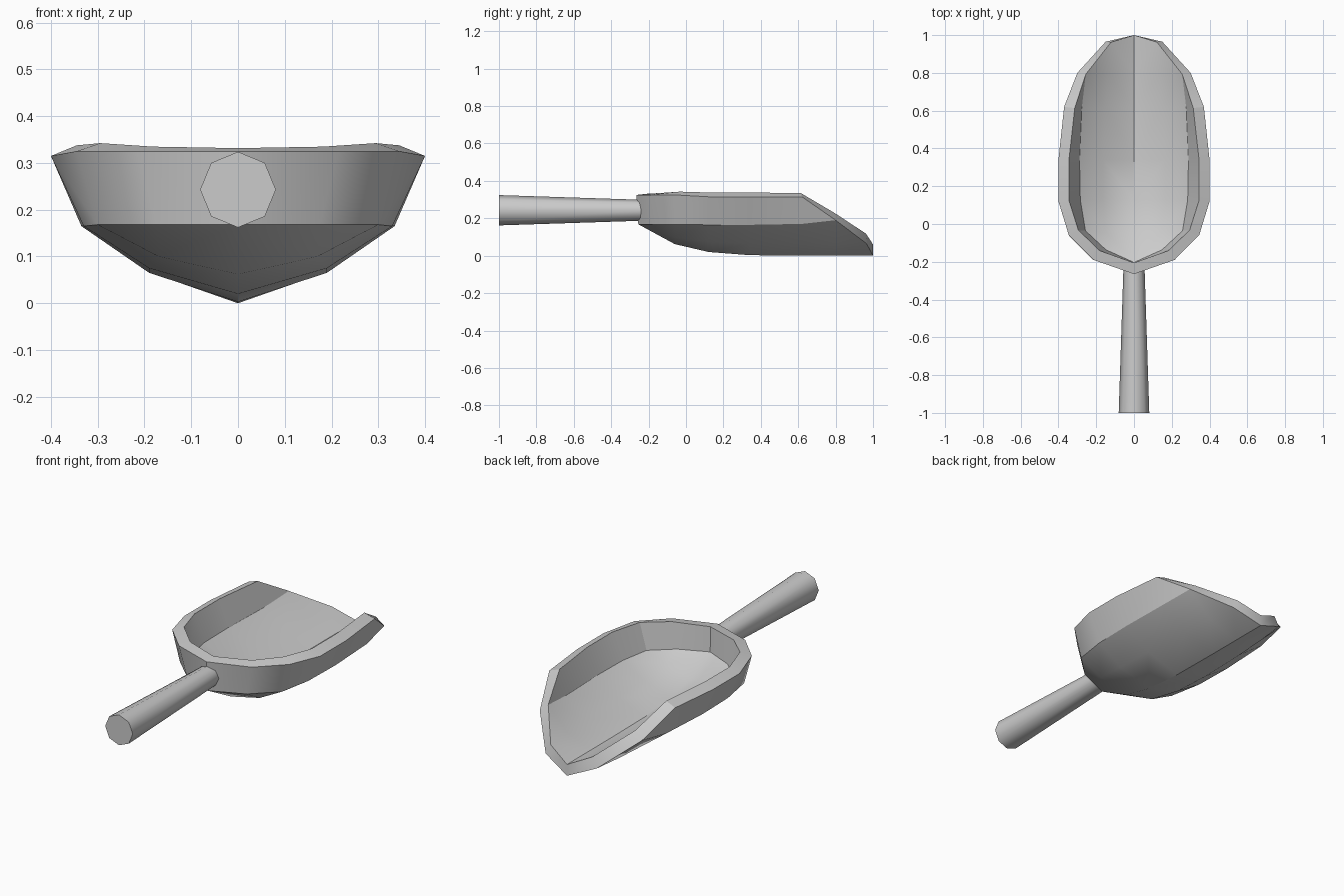
import bpy, math

if "Cube" in bpy.data.objects:
    bpy.data.objects.remove(bpy.data.objects["Cube"])

# Half cross-sections of the scoop's outer shell: y, then (x, z) from keel to rim
sections = [
    (-0.06, [(0, .062), (.17, .10), (.30, .168), (.345, .325)]),
    (0.12, [(0, .02), (.19, .075), (.33, .165), (.40, .315)]),
    (0.34, [(0, .003), (.19, .065), (.335, .165), (.40, .315)]),
    (0.62, [(0, 0), (.18, .063), (.325, .17), (.37, .315)]),
    (0.80, [(0, 0), (.17, .065), (.30, .19)]),
    (0.965, [(0, 0), (.15, .065)]),
    (1.0, [(0, 0)]),
]
verts, faces, rows = [], [], []


def add(*co):
    verts.append(co)
    return len(verts) - 1


for y, pts in sections:
    rows.append([add(x, y, z) for x, z in pts])

# Bowl sides, closing with a triangle where a strand runs out at the lip
for a, b in zip(rows, rows[1:]):
    for j in range(len(a) - 1):
        face = [a[j], a[j + 1]]
        if j + 1 < len(b):
            face.append(b[j + 1])
        faces.append(face + [b[j]])

# Rounded back of the bowl
k0, c0, s0, r0 = rows[0]
kb, cb = add(0, -.255, .168), add(.175, -.18, .168)
kr, cr = add(0, -.265, .325), add(.215, -.19, .325)
faces += [[kb, cb, c0, k0], [cb, s0, c0], [cb, cr, r0, s0], [kb, kr, cr, cb]]

mesh = bpy.data.meshes.new("scoop_bowl")
mesh.from_pydata(verts, [], faces)
bowl = bpy.data.objects.new("scoop_bowl", mesh)
bpy.context.collection.objects.link(bowl)
mirror = bowl.modifiers.new("mirror", 'MIRROR')
mirror.use_clip = True
wall = bowl.modifiers.new("wall", 'SOLIDIFY')
wall.thickness = 0.06
wall.offset = 1

# Tapered eight-sided handle
y_end, y_joint = -1.0, -0.235
bpy.ops.mesh.primitive_cone_add(
    vertices=8, radius1=0.081, radius2=0.056, depth=y_joint - y_end,
    location=(0, (y_end + y_joint) / 2, 0.243), rotation=(-math.pi / 2, 0, 0))
handle = bpy.context.object
handle.name = "handle"

# Soft shading with crisp rim, back corners and handle end
for obj, angle in ((bowl, 32), (handle, 50)):
    bpy.ops.object.select_all(action='DESELECT')
    obj.select_set(True)
    bpy.context.view_layer.objects.active = obj
    for m in list(obj.modifiers):
        bpy.ops.object.modifier_apply(modifier=m.name)
    bpy.ops.object.shade_smooth_by_angle(angle=math.radians(angle))
